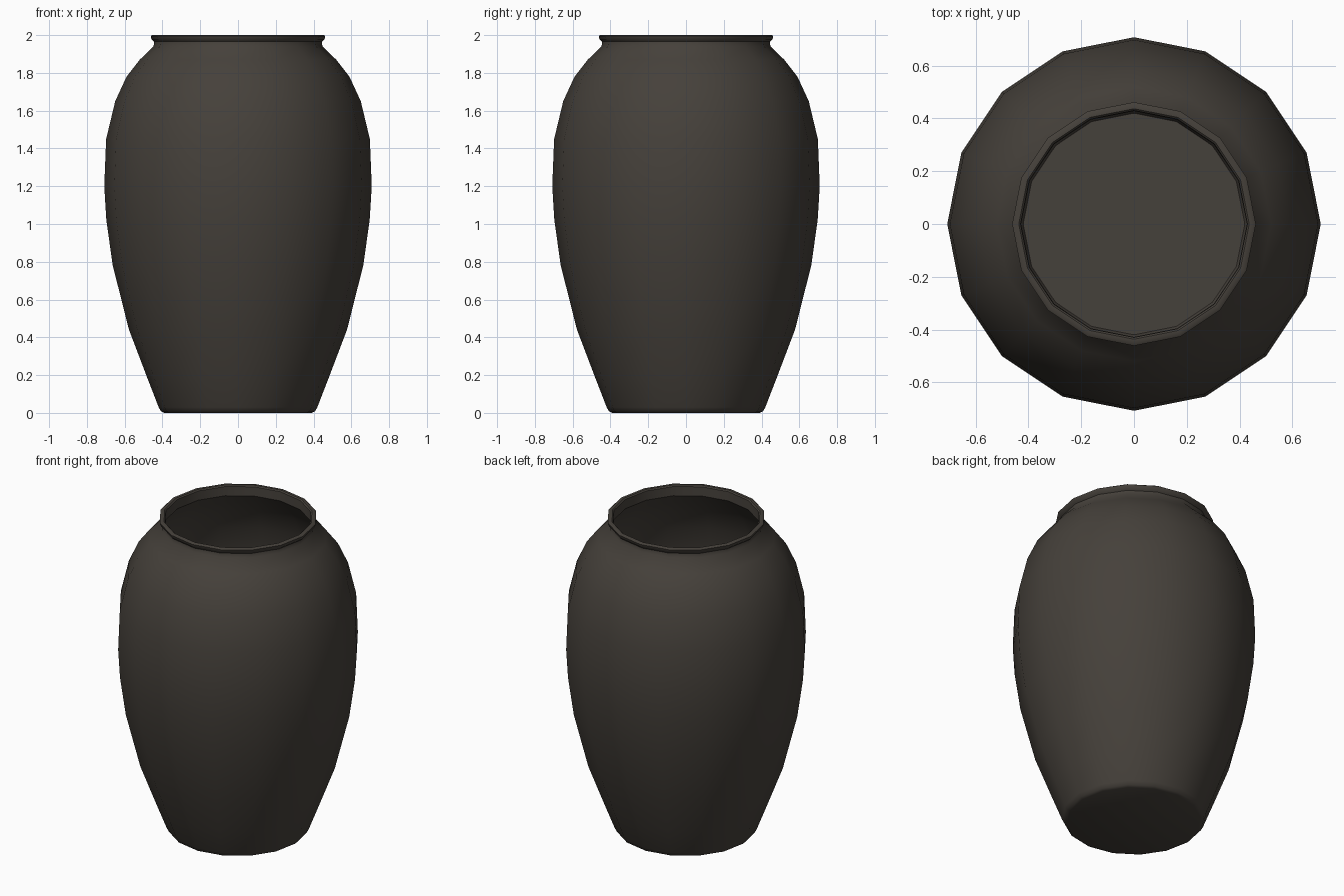
import bpy, bmesh, math

if "Cube" in bpy.data.objects:
    bpy.data.objects.remove(bpy.data.objects["Cube"])

SIDES = 16

# Dark glazed clay
clay = bpy.data.materials.new("dark brown clay")
clay.diffuse_color = (0.06, 0.052, 0.043, 1)
clay.use_nodes = True
clay.node_tree.nodes["Principled BSDF"].inputs["Base Color"].default_value = clay.diffuse_color

# Outer silhouette from foot to lip (radius, height)
outer = [(0.39, 0.0), (0.408, 0.008), (0.42, 0.03), (0.482, 0.19), (0.577, 0.44),
         (0.663, 0.78), (0.697, 1.02), (0.708, 1.2), (0.698, 1.45), (0.65, 1.65),
         (0.59, 1.78), (0.52, 1.87), (0.447, 1.94), (0.444, 1.965),
         (0.458, 1.978), (0.462, 1.995), (0.455, 2.0)]
# Lip and inside wall down to the floor
inner = [(0.437, 2.0), (0.43, 1.993), (0.428, 1.935), (0.50, 1.858), (0.57, 1.768),
         (0.628, 1.64), (0.677, 1.445), (0.687, 1.2), (0.676, 1.025),
         (0.642, 0.785), (0.556, 0.447), (0.46, 0.195), (0.42, 0.09)]


def lathe(name, profile, mat):
    """Revolve a profile about z, closing both ends with flat discs."""
    bm = bmesh.new()
    rings = [[bm.verts.new((r * math.cos(2 * math.pi * i / SIDES),
                            r * math.sin(2 * math.pi * i / SIDES), z))
              for i in range(SIDES)] for r, z in profile]
    for a, b in zip(rings, rings[1:]):
        for i in range(SIDES):
            j = (i + 1) % SIDES
            bm.faces.new((a[i], a[j], b[j], b[i]))
    bm.faces.new(rings[0][::-1])   # foot
    bm.faces.new(rings[-1])        # inside floor
    me = bpy.data.meshes.new(name)
    bm.to_mesh(me)
    bm.free()
    me.materials.append(mat)
    ob = bpy.data.objects.new(name, me)
    bpy.context.collection.objects.link(ob)
    bpy.context.view_layer.objects.active = ob
    ob.select_set(True)
    bpy.ops.object.shade_smooth_by_angle(angle=math.radians(40))
    ob.select_set(False)
    return ob


# Hollow jar
lathe("jar", outer + inner, clay)
